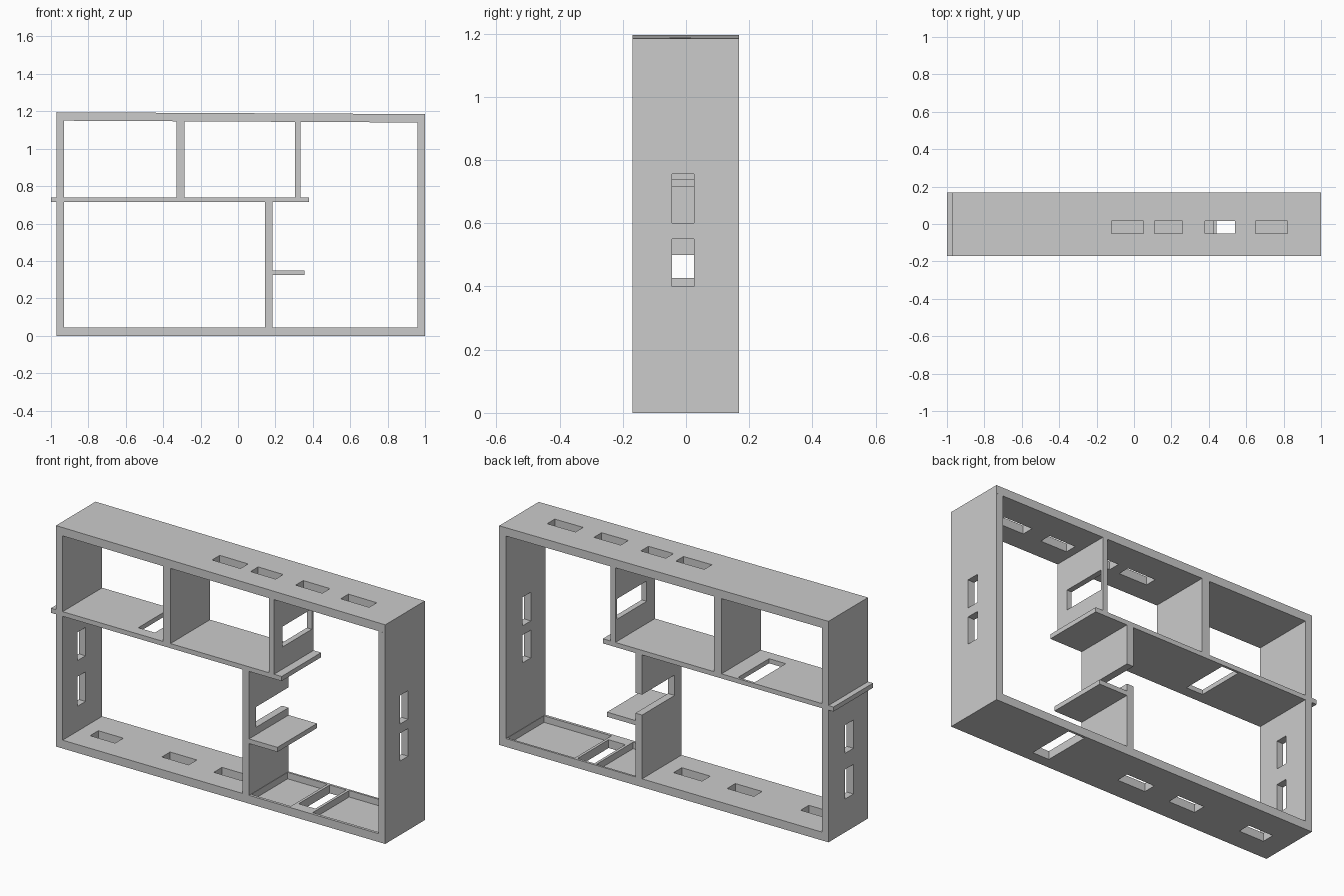
import bpy
import bmesh

if "Cube" in bpy.data.objects:
    bpy.data.objects.remove(bpy.data.objects["Cube"])

Y0, Y1 = -0.17, 0.168          # front and back of the frame
TOP_L, TOP_R = 1.195, 1.185    # the top slopes down slightly to the right


def add_box(bm, x, y, z):
    verts = [bm.verts.new((a, b, c)) for c in z for b in y for a in x]
    for f in ((0, 2, 3, 1), (4, 5, 7, 6), (0, 1, 5, 4),
              (2, 6, 7, 3), (0, 4, 6, 2), (1, 3, 7, 5)):
        bm.faces.new([verts[i] for i in f])


def make_object(name, boxes):
    bm = bmesh.new()
    for b in boxes:
        add_box(bm, *b)
    mesh = bpy.data.meshes.new(name)
    bm.to_mesh(mesh)
    bm.free()
    obj = bpy.data.objects.new(name, mesh)
    bpy.context.collection.objects.link(obj)
    return obj


def panel(name, x, z, holes=(), y=(Y0, Y1)):
    """Flat board with box-shaped openings cut out and the cut applied."""
    obj = make_object(name, [(x, y, z)])
    if holes:
        cutter = make_object(name + "_cutter", holes)
        cutter.hide_render = True
        mod = obj.modifiers.new("openings", 'BOOLEAN')
        mod.operation = 'DIFFERENCE'
        mod.solver = 'EXACT'
        mod.object = cutter
        dg = bpy.context.evaluated_depsgraph_get()
        cut = bpy.data.meshes.new_from_object(obj.evaluated_get(dg))
        obj.modifiers.clear()
        obj.data = cut
        bpy.data.objects.remove(cutter)
    return obj


# Top board with four slots, sloped afterwards
top_slots = [(-0.12, 0.05), (0.11, 0.26), (0.38, 0.54), (0.65, 0.82)]
top = panel("top_board", (-0.97, 1.0), (1.15, TOP_L),
            [(s, (-0.05, 0.015), (1.1, 1.25)) for s in top_slots])
for v in top.data.vertices:
    v.co.z -= (TOP_L - TOP_R) * (v.co.x + 0.97) / 1.97

# Bottom board: three slots, one long slot, and a shallow tray on the right
bottom_slots = [(-0.85, -0.70), (-0.42, -0.26), (-0.11, 0.06)]
holes = [(s, (-0.05, 0.02), (-0.1, 0.1)) for s in bottom_slots]
holes += [((0.44, 0.54), (-0.11, 0.155), (-0.1, 0.1))]
tray_y = (-0.155, 0.157)
holes += [(s, tray_y, (0.01, 0.11)) for s in ((0.187, 0.425), (0.555, 0.958))]
panel("bottom_board", (-0.97, 1.0), (0.0, 0.045), holes)

# Side walls with two upright slots each
panel("left_wall", (-0.97, -0.93), (0.045, 1.15),
      [((-1.1, -0.8), (-0.045, 0.025), s) for s in ((0.18, 0.34), (0.427, 0.58))])
right = panel("right_wall", (0.96, 1.0), (0.045, 1.14),
              [((0.8, 1.1), (-0.045, 0.025), s) for s in ((0.40, 0.55), (0.60, 0.755))])

# Long middle shelf poking out of the left wall, with one deep slot
panel("middle_shelf", (-1.0, 0.38), (0.715, 0.74),
      [((-0.52, -0.42), (-0.11, 0.155), (0.6, 0.8))])

# Upper dividers
panel("upper_divider", (-0.33, -0.285), (0.74, 1.15))
panel("upper_thin_divider", (0.305, 0.335), (0.74, 1.145),
      [((0.2, 0.4), (-0.10, 0.152), (0.86, 0.97))])

# Lower divider with an opening reaching the back edge
panel("lower_divider", (0.145, 0.185), (0.045, 0.715),
      [((0.0, 0.3), (-0.11, 0.3), (0.39, 0.50))])

# Small side shelf
panel("small_shelf", (0.185, 0.355), (0.325, 0.35))
